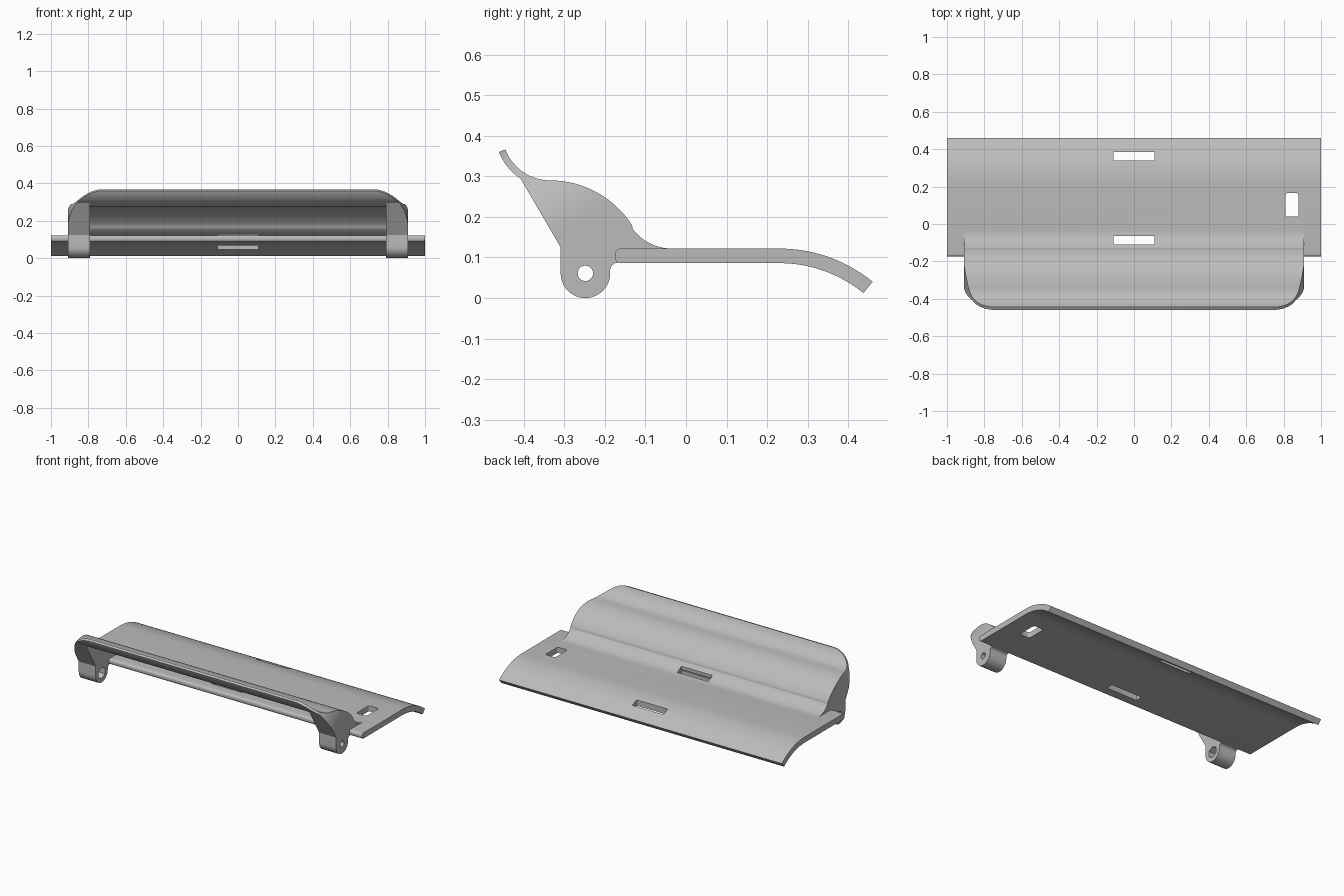
import bpy, bmesh, math
from mathutils import Vector

if "Cube" in bpy.data.objects:
    bpy.data.objects.remove(bpy.data.objects["Cube"])

grey = bpy.data.materials.new("plain grey")
grey.use_nodes = True
COLOUR = (0.5, 0.5, 0.5, 1)
grey.diffuse_color = COLOUR
grey.node_tree.nodes["Principled BSDF"].inputs["Base Color"].default_value = COLOUR


def arc(centre, radius, start, end, steps=16):
    angles = [math.radians(start + (end - start) * i / steps) for i in range(steps + 1)]
    return [(centre[0] + radius * math.cos(a), centre[1] + radius * math.sin(a)) for a in angles]


def prism(name, points, depth):
    """Extrude a closed outline of 3D points along a vector."""
    bm = bmesh.new()
    face = bm.faces.new([bm.verts.new(p) for p in points])
    extruded = bmesh.ops.extrude_face_region(bm, geom=[face])
    moved = [v for v in extruded["geom"] if isinstance(v, bmesh.types.BMVert)]
    bmesh.ops.translate(bm, verts=moved, vec=depth)
    bmesh.ops.recalc_face_normals(bm, faces=bm.faces)
    mesh = bpy.data.meshes.new(name)
    bm.to_mesh(mesh)
    bm.free()
    mesh.materials.append(grey)
    obj = bpy.data.objects.new(name, mesh)
    bpy.context.collection.objects.link(obj)
    return obj


def side_prism(name, profile, x0, x1):
    return prism(name, [(x0, y, z) for y, z in profile], Vector((x1 - x0, 0, 0)))


def cut(obj, cutter, operation="DIFFERENCE"):
    mod = obj.modifiers.new("cut", "BOOLEAN")
    mod.object = cutter
    mod.operation = operation
    mod.solver = "EXACT"
    bpy.context.view_layer.objects.active = obj
    bpy.ops.object.modifier_apply(modifier=mod.name)


def lid_curve(inset, start=200.7):
    """S-shaped line of the lid, from the raised lip down to the plate."""
    return (arc((-0.335, 0.4076), 0.1176 + inset, start, 270)
            + arc((-0.335, 0.05), 0.24 - inset, 90, 32.6)[1:]
            + arc((-0.035, 0.242), 0.12 + inset, 212.6, 270)[1:])


# Base plate with rounded front edge and drooping back
bend = (0.23, -0.242)
plate = side_prism("base_plate",
                   arc((-0.16, 0.107), 0.015, 180, 90, 6)
                   + arc(bend, 0.364, 90, 50.8, 20)
                   + arc(bend, 0.328, 50.8, 90, 20)
                   + arc((-0.16, 0.101), 0.015, 270, 180, 6), -1, 1)

# Curved lid skin
skin = side_prism("lid_skin", lid_curve(0) + lid_curve(0.017)[::-1], -0.91, 0.91)

# Hinge ears, with pin hole and hexagonal pocket on the inner face
ear_profile = (lid_curve(0.009, 229)
               + [(-0.035, 0.09)]
               + arc((-0.168, 0.068), 0.019, 90, 180, 8)
               + arc((-0.248, 0.061), 0.061, 360, 180, 24)
               + [(-0.309, 0.125)])
pin = (-0.248, 0.061)
pin_hole = side_prism("pin_hole_cutter", arc(pin, 0.019, 0, 345, 23), -1.2, 1.2)
pocket = side_prism("pocket_cutter", arc(pin, 0.036, 30, 330, 5), -0.84, 0.84)
ears = []
for side, sign in (("left", 1), ("right", -1)):
    ear = side_prism(side + "_hinge_ear", ear_profile, 0.79 * sign, 0.91 * sign)
    cut(ear, pin_hole)
    cut(ear, pocket)
    ears.append(ear)

# Rounded lid corners, trimmed square to the slanted front of the ears
up = Vector((0, -0.504, 0.864))
across = Vector((0, 0.864, 0.504))
quarter = [(0.72 + 0.19 * math.cos(a), 0.302 + 0.241 * math.sin(a))
           for a in (math.pi / 2 * i / 20 for i in range(21))]
right_half = [(0.9101, -0.6)] + quarter
outline = right_half + [(-x, s) for x, s in reversed(right_half)]
trim = prism("corner_trim",
             [Vector((x, 0, 0)) + up * s - across for x, s in outline], across * 2)
for part in ears + [skin]:
    cut(part, trim, "INTERSECT")

# Slots through the plate and lid
helpers = [pin_hole, pocket, trim]
for name, x0, x1, y0, y1, r in (("front_slot", -0.11, 0.11, -0.11, -0.065, 0.002),
                                ("back_slot", -0.11, 0.11, 0.34, 0.385, 0.002),
                                ("side_slot", 0.81, 0.88, 0.04, 0.165, 0.012)):
    corners = ((x1 - r, y1 - r, 0), (x0 + r, y1 - r, 90),
               (x0 + r, y0 + r, 180), (x1 - r, y0 + r, 270))
    ring = [p for x, y, a in corners for p in arc((x, y), r, a, a + 90, 4)]
    slot = prism(name + "_cutter", [(x, y, -0.2) for x, y in ring], Vector((0, 0, 0.8)))
    cut(plate, slot)
    if name == "front_slot":
        cut(skin, slot)
    helpers.append(slot)

for helper in helpers:
    bpy.data.objects.remove(helper)

# Smooth curves with crisp edges
for part in ears + [skin, plate]:
    bpy.ops.object.select_all(action="DESELECT")
    part.select_set(True)
    bpy.context.view_layer.objects.active = part
    bpy.ops.object.shade_smooth_by_angle(angle=math.radians(30))
